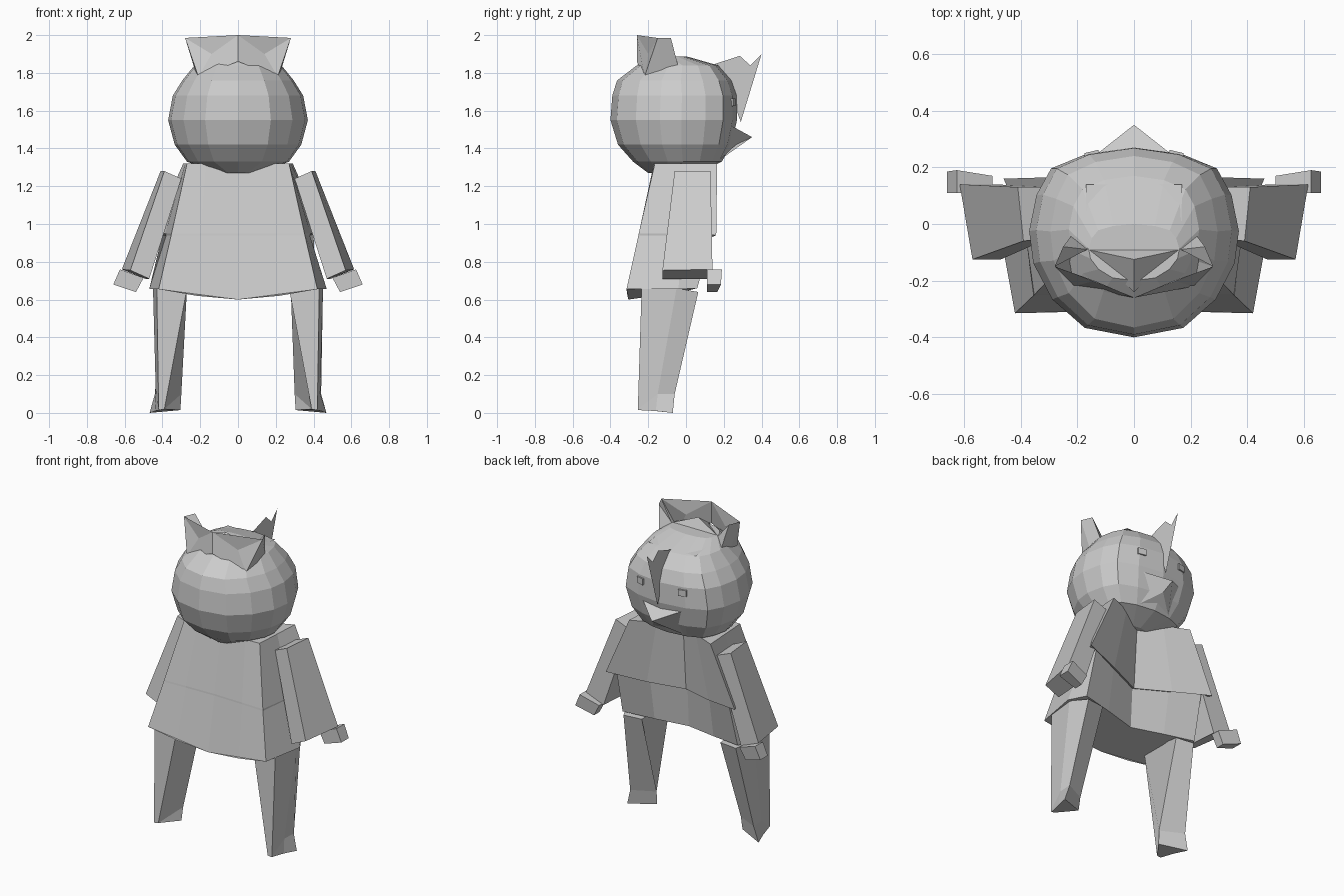
import bpy, bmesh

mat = bpy.data.materials.new("light grey")
mat.diffuse_color = (0.6, 0.6, 0.6, 1)


def make(name, verts, faces, mirror=False):
    """Mesh object from points and faces, optionally mirrored over x = 0."""
    bm = bmesh.new()
    for side in ((1, -1) if mirror else (1,)):
        vs = [bm.verts.new((side * x, y, z)) for x, y, z in verts]
        for f in faces:
            bm.faces.new([vs[i] for i in (f if side == 1 else f[::-1])])
    bmesh.ops.remove_doubles(bm, verts=bm.verts, dist=0.0005)
    bmesh.ops.recalc_face_normals(bm, faces=bm.faces)
    me = bpy.data.meshes.new(name)
    bm.to_mesh(me)
    bm.free()
    me.materials.append(mat)
    ob = bpy.data.objects.new(name, me)
    bpy.context.collection.objects.link(ob)
    return ob


def loft(name, rings, mirror=False):
    """Skin equal-sized closed rings, capped at both ends."""
    n = len(rings[0])
    verts = [p for r in rings for p in r]
    faces = [[k * n + i, k * n + (i + 1) % n, (k + 1) * n + (i + 1) % n, (k + 1) * n + i]
             for k in range(len(rings) - 1) for i in range(n)]
    faces += [list(range(n))[::-1], list(range(len(verts) - n, len(verts)))]
    return make(name, verts, faces, mirror)


def symmetric(half):
    """Complete a half outline that starts and ends on x = 0."""
    return half + [(-p[0],) + tuple(p[1:]) for p in half[-2:0:-1]]


# Head: stacked faceted rings (z, half width, back y, front y)
outline = symmetric([(0, -1), (.47, -.9), (.78, -.6), (.96, -.22), (1, .12),
                     (.93, .5), (.79, .78), (.46, .93), (0, 1)])
levels = [(1.27, .11, -.20, .06), (1.33, .27, -.28, .19), (1.42, .335, -.36, .24),
          (1.55, .37, -.40, .27), (1.68, .345, -.39, .268), (1.76, .295, -.365, .24),
          (1.84, .23, -.26, .17), (1.888, .16, -.20, .0)]
loft("head", [[(x * w, (b + f) / 2 + y * (f - b) / 2, z) for x, y in outline]
              for z, w, b, f in levels])

# Flared coat: columns from back centre round to the deep fold at the front
columns = [
    [(0, -.17, 1.32), (0, -.24, .95), (0, -.241, .94), (0, -.305, .60)],
    [(.17, -.17, 1.32), (.20, -.245, .95), (.20, -.246, .94), (.22, -.31, .62)],
    [(.27, -.165, 1.32), (.352, -.25, .95), (.354, -.252, .94), (.42, -.315, .655)],
    [(.28, 0, 1.32), (.385, -.02, .95), (.38, -.02, .94), (.47, -.04, .655)],
    [(.29, .165, 1.32), (.46, .16, .94), (.40, .135, .945), (.41, .06, .66)],
    [(.14, .10, 1.32), (.22, .085, .91), (.21, .065, .915), (.21, .02, .65)],
    [(0, .03, 1.32), (0, 0, .89), (0, -.015, .895), (0, -.03, .64)]]
loft("coat", [symmetric([c[k] for c in columns]) for k in range(4)])

# Sleeves and hands
loft("sleeve", [
    [(.30, -.05, 1.24), (.39, -.06, 1.28), (.41, .13, 1.28), (.31, .13, 1.24)],
    [(.47, -.125, .71), (.57, -.125, .755), (.615, .14, .76), (.49, .14, .71)]], mirror=True)
loft("hand", [
    [(.50, .11, .715), (.625, .11, .76), (.625, .19, .76), (.50, .17, .715)],
    [(.54, .11, .64), (.66, .11, .68), (.66, .185, .68), (.54, .165, .64)]], mirror=True)

# Legs: wide tops narrowing to wedge-shaped feet
loft("leg", [
    [(.27, -.23, .66), (.43, -.235, .66), (.45, -.05, .66), (.40, .065, .64), (.28, .05, .64)],
    [(.39, -.255, .02), (.42, -.255, .02), (.435, -.15, .10), (.44, -.06, .10), (.30, -.13, .10)],
    [(.39, -.255, .02), (.415, -.255, .015), (.44, -.16, .01), (.468, -.07, 0), (.305, -.14, .015)]],
    mirror=True)

# Hood crest and ears: folded sheet, open towards the face
make("crest_and_ears",
     [(0, -.26, 2.0), (.28, -.15, 1.985), (.21, -.22, 1.78), (0, -.26, 1.86), (.14, -.20, 1.90),
      (.25, -.08, 1.985), (.22, -.04, 1.83), (.22, -.13, 1.79), (.165, -.09, 1.885)],
     [[0, 4, 2, 3], [0, 1, 4], [1, 2, 4], [1, 7, 2], [1, 5, 6, 7], [5, 8, 6], [1, 8, 5]],
     mirror=True)
# Crown rising to a peak between the ears
make("crown_slope", [(0, -.125, 1.95), (.165, -.09, 1.885), (-.165, -.09, 1.885),
                     (.17, .14, 1.845), (-.17, .14, 1.845), (0, -.24, 1.87)],
     [[0, 2, 1], [1, 2, 4, 3], [0, 1, 5], [0, 5, 2]])

# Thin forelock standing on the centre line
make("forelock", [(0, .13, 1.84), (0, .285, 1.89), (0, .34, 1.84), (0, .40, 1.90),
                  (0, .29, 1.54), (0, .25, 1.65)], [[0, 1, 2, 3, 4, 5]])

# Beak
make("beak", [(-.14, .24, 1.52), (.14, .24, 1.52), (0, .35, 1.46), (.11, .18, 1.34), (-.11, .18, 1.34),
              (0, .265, 1.42)],
     [[0, 2, 1], [1, 2, 5, 3], [2, 0, 4, 5], [3, 5, 4], [0, 1, 3, 4]])

# Eyes
loft("eye", [[(.15 + a * .025, y - .006 * a, 1.645 + b * .02) for a, b in
              ((-1, -1), (1, -1), (1, 1), (-1, 1))] for y in (.244, .256)], mirror=True)
